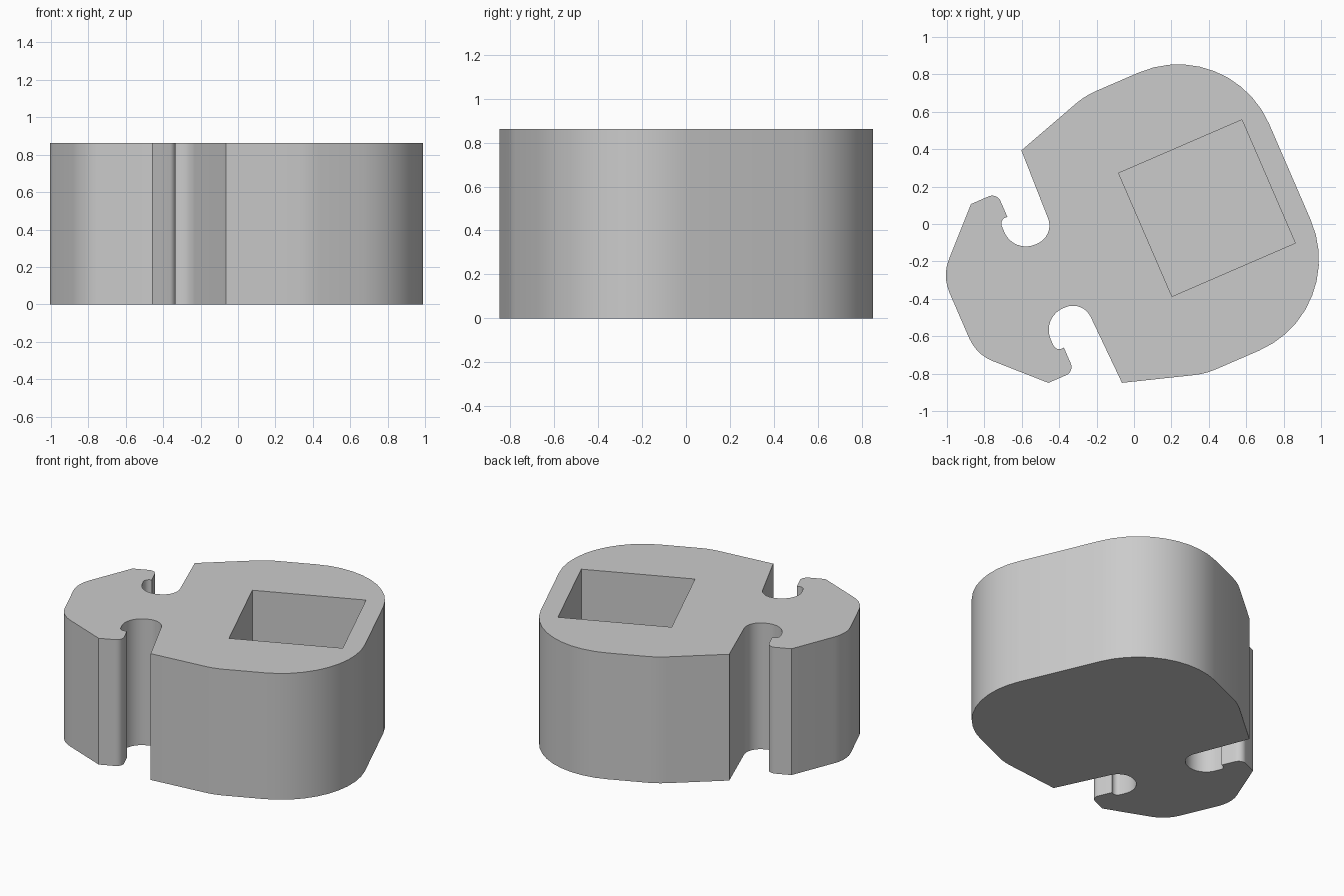
import bpy, bmesh, math
from mathutils import Vector, Matrix

default = bpy.data.objects.get("Cube")
if default:
    bpy.data.objects.remove(default, do_unlink=True)

HEIGHT = 0.862
POCKET_FLOOR = 0.13
ANGLE = math.radians(23.4)

grey = bpy.data.materials.new("light grey")
grey.use_nodes = True
colour = (0.6, 0.6, 0.6, 1)
grey.diffuse_color = colour
grey.node_tree.nodes["Principled BSDF"].inputs["Base Color"].default_value = colour

# Half outline along the long axis: (u, v, corner radius), mirrored in v
half = [
    (-1.443, 0.229, 0.23),   # end of the hooked head
    (-1.149, 0.521, 0),
    (-0.998, 0.521, 0.048),  # hook tip
    (-0.998, 0.380, 0),
    (-1.045, 0.387, 0.035),  # notch behind the lip
    (-1.045, 0.186, 0.125),  # slot bottom
    (-0.805, 0.186, 0.105),
    (-0.788, 0.677, 0),      # shoulder
    (-0.360, 0.810, 0.4),
    (0.484, 0.810, 0.53),    # rounded body corner
]
corners = half + [(u, -v, r) for u, v, r in reversed(half)]


def rounded(corners):
    """Replace each corner that has a radius by an arc."""
    out = []
    for i, (x, y, r) in enumerate(corners):
        p = Vector((x, y))
        if r == 0:
            out.append(p)
            continue
        a = (Vector(corners[i - 1][:2]) - p).normalized()
        b = (Vector(corners[(i + 1) % len(corners)][:2]) - p).normalized()
        gap = a.angle(b)
        centre = p + (a + b).normalized() * r / math.sin(gap / 2)
        start = p + a * r / math.tan(gap / 2) - centre
        end = p + b * r / math.tan(gap / 2) - centre
        sweep = start.angle_signed(end)
        steps = max(3, round(abs(sweep) / math.radians(9)))
        for k in range(steps + 1):
            out.append(centre + Matrix.Rotation(-sweep * k / steps, 2) @ start)
    return out


def prism(name, points, z0, z1):
    bm = bmesh.new()
    face = bm.faces.new([bm.verts.new((p[0], p[1], z0)) for p in points])
    top = bmesh.ops.extrude_face_region(bm, geom=[face])
    bmesh.ops.translate(bm, vec=(0, 0, z1 - z0),
                        verts=[g for g in top["geom"] if isinstance(g, bmesh.types.BMVert)])
    bmesh.ops.recalc_face_normals(bm, faces=bm.faces)
    # Turn the long axis and place the pocket centre
    bm.transform(Matrix.Translation((0.39, 0.085, 0)) @ Matrix.Rotation(ANGLE, 4, "Z"))
    mesh = bpy.data.meshes.new(name)
    bm.to_mesh(mesh)
    bm.free()
    mesh.materials.append(grey)
    obj = bpy.data.objects.new(name, mesh)
    bpy.context.collection.objects.link(obj)
    return obj


body = prism("hooked_block", rounded(corners), 0, HEIGHT)

# Square pocket, open at the top
s = 0.359
cutter = prism("pocket_cutter", [(-s, -s), (s, -s), (s, s), (-s, s)],
               POCKET_FLOOR, HEIGHT + 0.1)
cutter.hide_render = True
cutter.hide_set(True)
pocket = body.modifiers.new("pocket", "BOOLEAN")
pocket.operation = "DIFFERENCE"
pocket.solver = "EXACT"
pocket.object = cutter

bpy.context.view_layer.objects.active = body
body.select_set(True)
bpy.ops.object.modifier_apply(modifier="pocket")
bpy.data.objects.remove(cutter, do_unlink=True)
bpy.ops.object.shade_smooth_by_angle(angle=math.radians(30))
